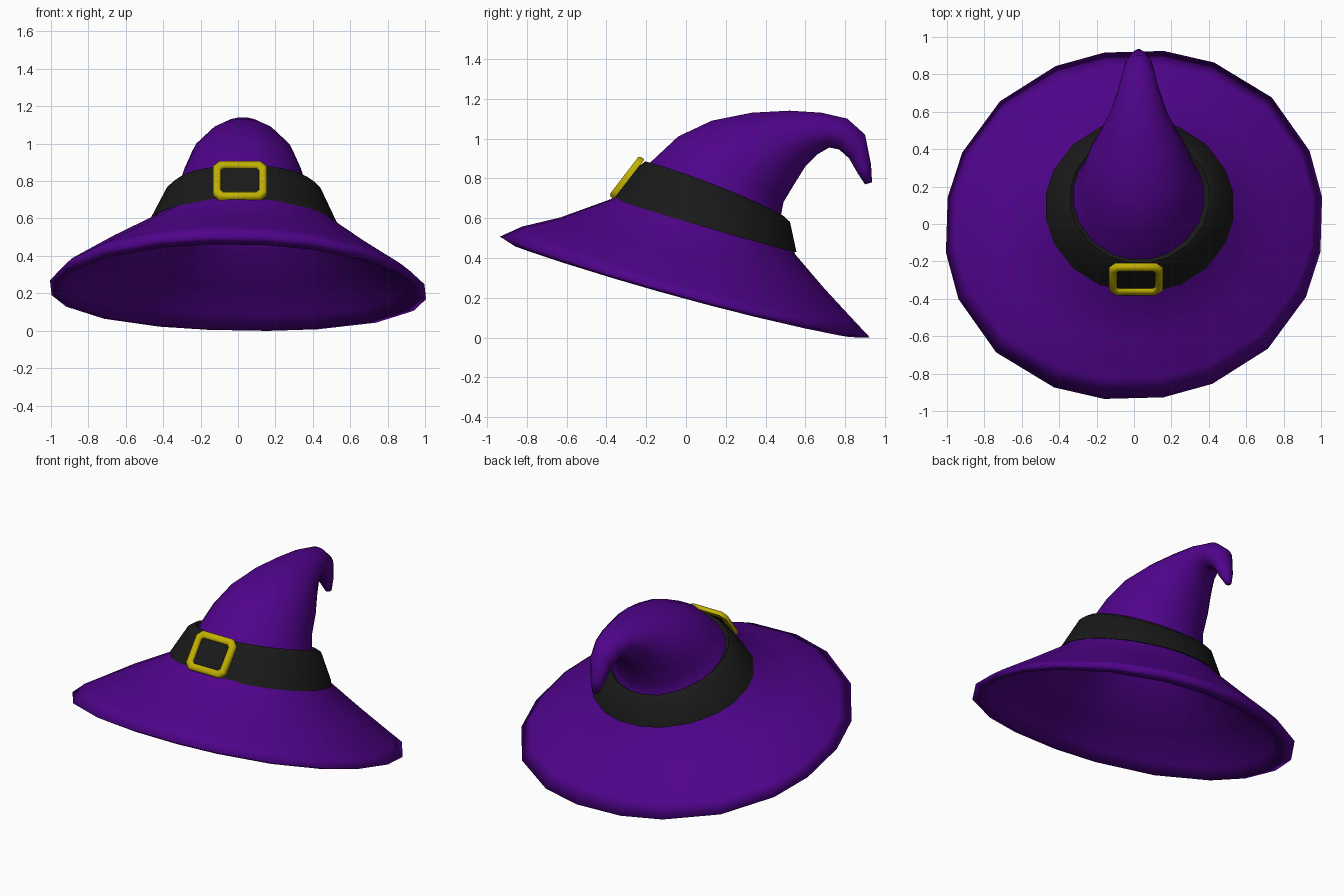
import bpy, bmesh, math
from mathutils import Vector, Matrix


def material(name, rgb):
    m = bpy.data.materials.new(name)
    m.diffuse_color = (*rgb, 1)
    return m


purple = material("purple_felt", (0.08, 0.001, 0.26))
black = material("black_band", (0.010, 0.010, 0.010))
yellow = material("yellow_metal", (0.53, 0.43, 0.001))

# uneven 20-sided ring, same spacing in each quadrant
ANGLES = [math.radians(90 * q + a) for q in range(4) for a in (9, 24.5, 45, 65.5, 81)]


def ring(front, back, half_x, cx=0.025, droop=0.0, roll=0.0, skew=0.0):
    """Tilted ellipse through a front and a back (y, z) point."""
    cy, cz = (front[0] + back[0]) / 2, (front[1] + back[1]) / 2
    dy, dz = (back[0] - front[0]) / 2, (back[1] - front[1]) / 2
    pts = []
    for a in ANGLES:
        d = math.sin(2 * a)
        r = 1.012 + skew * (d + d * d)
        c, s = math.cos(a) * r, math.sin(a) * r
        pts.append(Vector((cx + half_x * c, cy + dy * s,
                           cz + dz * s - droop * c * c - roll * c)))
    return pts


def loft(name, rings, mat, closed=False, sharp=None):
    bm = bmesh.new()
    loops = [[bm.verts.new(p) for p in r] for r in rings]
    n = len(loops[0])
    pairs = list(zip(loops, loops[1:]))
    if closed:
        pairs.append((loops[-1], loops[0]))
    for a, b in pairs:
        for i in range(n):
            j = (i + 1) % n
            bm.faces.new((a[i], a[j], b[j], b[i]))
    if not closed:
        for end in (loops[0], loops[-1]):
            tip = bm.verts.new(sum((v.co for v in end), Vector()) / n)
            for i in range(n):
                bm.faces.new((end[i], end[(i + 1) % n], tip))
    bmesh.ops.recalc_face_normals(bm, faces=bm.faces[:])
    me = bpy.data.meshes.new(name)
    bm.to_mesh(me)
    bm.free()
    for p in me.polygons:
        p.use_smooth = True
    if sharp:
        me.set_sharp_from_angle(angle=math.radians(sharp))
    me.materials.append(mat)
    ob = bpy.data.objects.new(name, me)
    bpy.context.collection.objects.link(ob)
    return ob


# hat shell: hollow inside, lip, brim, then the crown bending over to its tip
loft("hat", [
    # inside, following the outer skin
    ring((0.50, 1.10), (0.63, 0.96), 0.11),
    ring((0.32, 1.09), (0.57, 0.89), 0.17),
    ring((0.15, 1.05), (0.52, 0.80), 0.23),
    ring((0.00, 0.98), (0.46, 0.70), 0.275),
    ring((-0.15, 0.84), (0.44, 0.61), 0.31),
    ring((-0.34, 0.675), (0.51, 0.42), 0.46),
    ring((-0.61, 0.565), (0.66, 0.235), 0.69, 0.01, 0.0, 0.01, 0.01),
    ring((-0.79, 0.505), (0.775, 0.085), 0.90, 0.0, 0.035, 0.01, 0.012),
    # lip and rim
    ring((-0.86, 0.46), (0.82, 0.005), 0.95, 0.0, 0.025, 0.008, 0.015),
    ring((-0.93, 0.505), (0.92, 0.003), 1.0, 0.0, 0.035, 0.01, 0.015),
    # top of brim
    ring((-0.82, 0.555), (0.84, 0.09), 0.945, 0.0, 0.055, 0.015, 0.015),
    ring((-0.63, 0.60), (0.70, 0.24), 0.72, 0.01, 0.0, 0.015, 0.01),
    ring((-0.375, 0.695), (0.55, 0.415), 0.50, 0.03, 0.0, 0.01),
    # crown
    ring((-0.19, 0.87), (0.475, 0.60), 0.35),
    ring((-0.04, 1.01), (0.49, 0.68), 0.31),
    ring((0.13, 1.09), (0.55, 0.78), 0.27),
    ring((0.33, 1.13), (0.60, 0.86), 0.21),
    ring((0.52, 1.14), (0.66, 0.92), 0.15),
    ring((0.68, 1.13), (0.72, 0.955), 0.115),
    ring((0.81, 1.10), (0.77, 0.945), 0.09),
    ring((0.90, 1.02), (0.82, 0.90), 0.07),
    ring((0.93, 0.87), (0.86, 0.83), 0.045),
    ring((0.935, 0.78), (0.90, 0.77), 0.02),
], purple)

# hat band
loft("hat_band", [
    ring((-0.33, 0.70), (0.51, 0.44), 0.46, 0.03),
    ring((-0.367, 0.70), (0.555, 0.43), 0.50, 0.03, 0.0, 0.01),
    ring((-0.25, 0.85), (0.523, 0.58), 0.41, 0.03, -0.03),
    ring((-0.205, 0.885), (0.487, 0.613), 0.37, 0.03, -0.02),
    ring((-0.17, 0.86), (0.46, 0.60), 0.33, 0.03),
], black, closed=True, sharp=60)


# buckle: chamfered rectangular frame leaning back on the band
def frame(w, h, c, depth):
    corners = [(w, h - c), (w - c, h), (c - w, h), (-w, h - c),
               (-w, c - h), (c - w, -h), (w - c, -h), (w, c - h)]
    return [Vector((x, depth, z)) for x, z in corners]


buckle = loft("buckle", [
    frame(0.144, 0.126, 0.035, 0.018),
    frame(0.144, 0.126, 0.035, -0.003),
    frame(0.134, 0.116, 0.03, -0.014),
    frame(0.112, 0.092, 0.02, -0.014),
    frame(0.101, 0.082, 0.012, -0.004),
    frame(0.101, 0.082, 0.012, 0.012),
], yellow, closed=True, sharp=50)
buckle.matrix_world = (Matrix.Translation((0.01, -0.300, 0.806))
                       @ Matrix.Rotation(math.radians(-37.6), 4, 'X'))
# dark backing inside the buckle
backing = loft("buckle_backing", [frame(0.12, 0.10, 0.02, 0.006),
                                  frame(0.12, 0.10, 0.02, 0.012)], black, sharp=40)
backing.matrix_world = buckle.matrix_world.copy()
